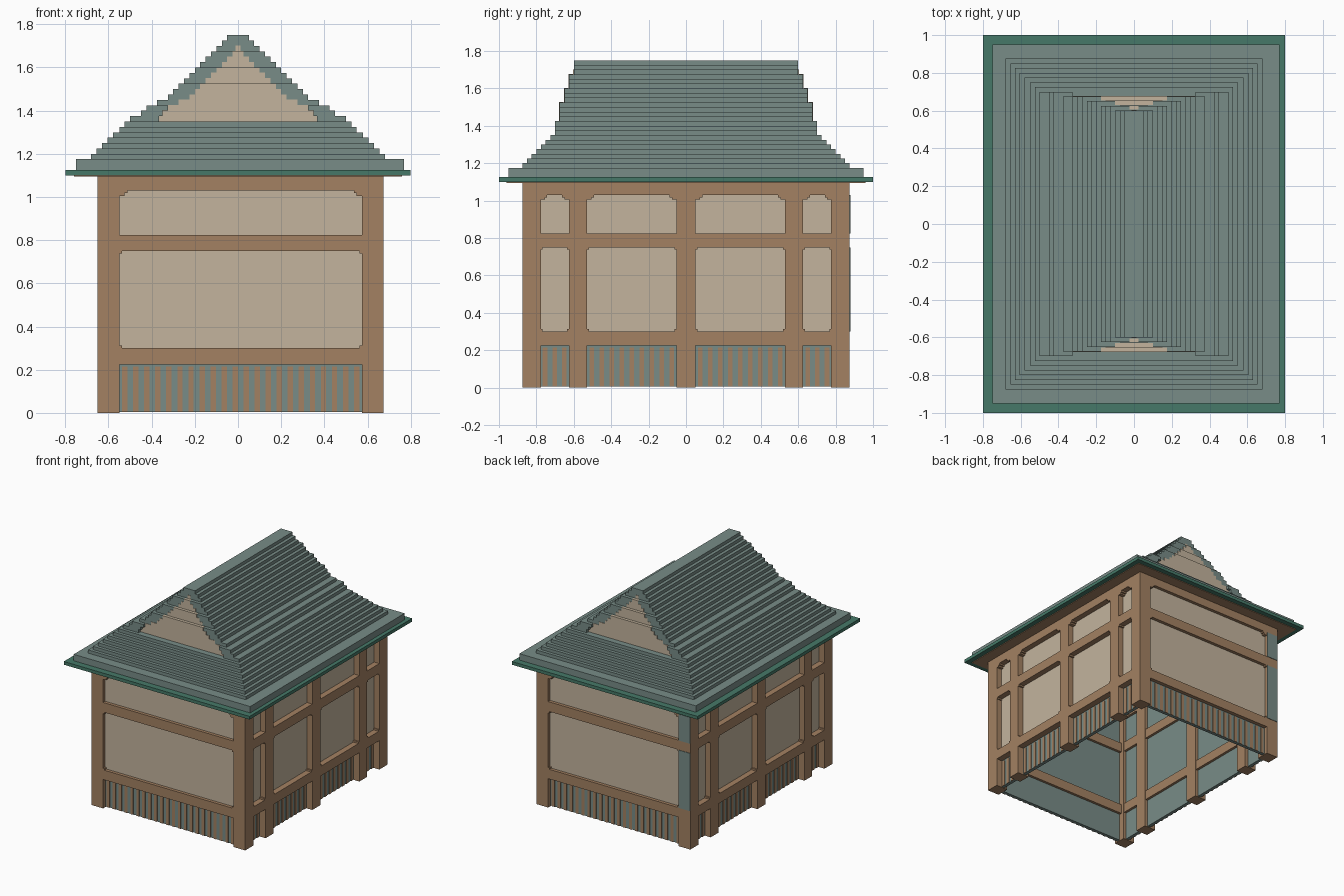
import bpy, bmesh
from mathutils import Vector

old = bpy.data.objects.get("Cube")
if old:
    bpy.data.objects.remove(old, do_unlink=True)


def material(name, rgb):
    lin = [((c / 255 + 0.055) / 1.055) ** 2.4 for c in rgb]
    m = bpy.data.materials.new(name)
    m.use_nodes = True
    m.diffuse_color = (*lin, 1)
    bsdf = m.node_tree.nodes["Principled BSDF"]
    bsdf.inputs["Base Color"].default_value = (*lin, 1)
    bsdf.inputs["Roughness"].default_value = 0.9
    return m


SLATE = material("slate grey", (120, 140, 135))
TIMBER = material("timber brown", (163, 129, 98))
PLASTER = material("plaster beige", (195, 180, 157))
GREEN = material("eave green", (70, 121, 104))


def build(name, mat, boxes):
    """One object from boxes given as (x0, x1, y0, y1, z0, z1)."""
    bm = bmesh.new()
    for b in boxes:
        x0, x1 = sorted(b[0:2])
        y0, y1 = sorted(b[2:4])
        z0, z1 = sorted(b[4:6])
        verts = bmesh.ops.create_cube(bm, size=1)["verts"]
        bmesh.ops.scale(bm, vec=(x1 - x0, y1 - y0, z1 - z0), verts=verts)
        bmesh.ops.translate(bm, verts=verts,
                            vec=Vector((x0 + x1, y0 + y1, z0 + z1)) / 2)
    me = bpy.data.meshes.new(name)
    bm.to_mesh(me)
    bm.free()
    me.materials.append(mat)
    ob = bpy.data.objects.new(name, me)
    bpy.context.collection.objects.link(ob)
    return ob


X0, X1, Y = -0.65, 0.675, 0.875           # outer faces of the house
ROWS = [(0, 0.225), (0.3, 0.75), (0.825, 1.03)]
TOP = 1.1


def wall(name, place, start, end, bays, recess):
    """place(u0, u1, d0, d1, z0, z1) maps wall space (d = depth inward) to world."""
    frame, plaster, core, slats = [], [], [], []
    # posts fill the gaps between bays
    edges = [start] + [e for bay in bays for e in bay] + [end]
    for u0, u1 in zip(edges[0::2], edges[1::2]):
        frame.append(place(u0, u1, 0, 0.1, 0, TOP))
    # rails fill the gaps between rows
    heights = [h for row in ROWS for h in row][1:] + [TOP]
    for z0, z1 in zip(heights[0::2], heights[1::2]):
        frame.append(place(start, end, 0, recess + 0.05, z0, z1))
    # inner lining
    core.append(place(start + 0.05, end - 0.05, recess + 0.005, recess + 0.03, 0.005, TOP))
    for u0, u1 in bays:
        # plaster panels with notched corners
        for row, (z0, z1) in enumerate(ROWS[1:]):
            plaster.append(place(u0, u1, recess, recess + 0.006, z0, z1))
            for u, s in ((u0, 1), (u1, -1)):
                if row:
                    frame.append(place(u, u + s * 0.025, 0, recess + 0.01, z1 - 0.025, z1))
                    frame.append(place(u, u + s * 0.0375, 0, recess + 0.01, z1 - 0.0125, z1))
                else:
                    frame.append(place(u, u + s * 0.0125, 0, recess + 0.01, z1 - 0.0125, z1))
                    frame.append(place(u, u + s * 0.0125, 0, recess + 0.01, z0, z0 + 0.0125))
        # vertical slats over the base panel
        count = int((u1 - u0) / 0.05)
        for i in range(count):
            u = u0 + (u1 - u0) * (i + 0.5) / count
            slats.append(place(u - 0.0125, u + 0.0125, recess, recess + 0.006, 0.005, 0.215))
    build(name + "_frame", TIMBER, frame)
    build(name + "_plaster_panels", PLASTER, plaster)
    build(name + "_lining", SLATE, core)
    build(name + "_base_slats", TIMBER, slats)


# Four walls
END_BAYS = [(-0.55, 0.575)]
SIDE_BAYS = [(-0.78, -0.625), (-0.53, -0.05), (0.05, 0.53), (0.625, 0.78)]
for name, s in (("front", -1), ("back", 1)):
    wall(name, lambda u0, u1, d0, d1, z0, z1, s=s:
         (u0, u1, s * (Y - d0), s * (Y - d1), z0, z1), X0, X1, END_BAYS, 0.025)
for name, x, s in (("right", X0, -1), ("left", X1, 1)):
    wall(name, lambda u0, u1, d0, d1, z0, z1, x=x, s=s:
         (x - s * d0, x - s * d1, u0, u1, z0, z1), -Y, Y, SIDE_BAYS, 0.045)

# Slate facing on the back corner post, between the rails
build("back_corner_facing", SLATE,
      [(X0, -0.55, Y, Y + 0.004, z0, z1) for z0, z1 in ROWS[1:]])

# Eave, soffit and ceiling
build("eave", GREEN, [(-0.8, 0.8, -1, 1, TOP, 1.125)])
build("soffit", TIMBER, [(-0.76, 0.76, -0.96, 0.96, TOP - 0.005, TOP + 0.002)])
build("ceiling", SLATE, [(X0 + 0.06, X1 - 0.06, -0.81, 0.81, TOP - 0.01, TOP)])

# Stepped roof: half widths per course from the bottom up
HALF_X = [0.68, 0.655, 0.63, 0.605, 0.58, 0.55, 0.525, 0.5, 0.45, 0.425, 0.375, 0.325,
          0.3, 0.275, 0.25, 0.225, 0.2, 0.175, 0.15, 0.125, 0.1, 0.075, 0.05]
STEP = 0.025


def half_depth(z):
    if z < 1.34:
        return 0.875 - (z - 1.175)
    for limit, depth in ((1.52, 0.675), (1.595, 0.65), (1.67, 0.625)):
        if z < limit:
            return depth
    return 0.6


courses = [(-0.75, 0.77, -0.95, 0.95, 1.125, 1.175)]
barge, gable = [], []
for i, hx in enumerate(HALF_X):
    z = 1.175 + i * STEP
    hy = half_depth(z)
    courses.append((-hx, hx, -hy, hy, z, z + STEP))
    if 1.34 < z < 1.69:
        w = min(0.365, max(0.0125, hx - 0.1))
        for s in (-1, 1):
            # plaster gable face
            gable.append((-w, w, s * (hy - 0.02), s * (hy + 0.003), z, z + STEP + 0.001))
            # projecting ends of the lower courses
            if z < 1.42:
                for t in (-1, 1):
                    barge.append((t * w, t * hx, s * hy, s * 0.7, z, z + STEP))
build("roof_courses", SLATE, courses)
build("gable_ends", SLATE, barge)
build("gable_plaster", PLASTER, gable)
